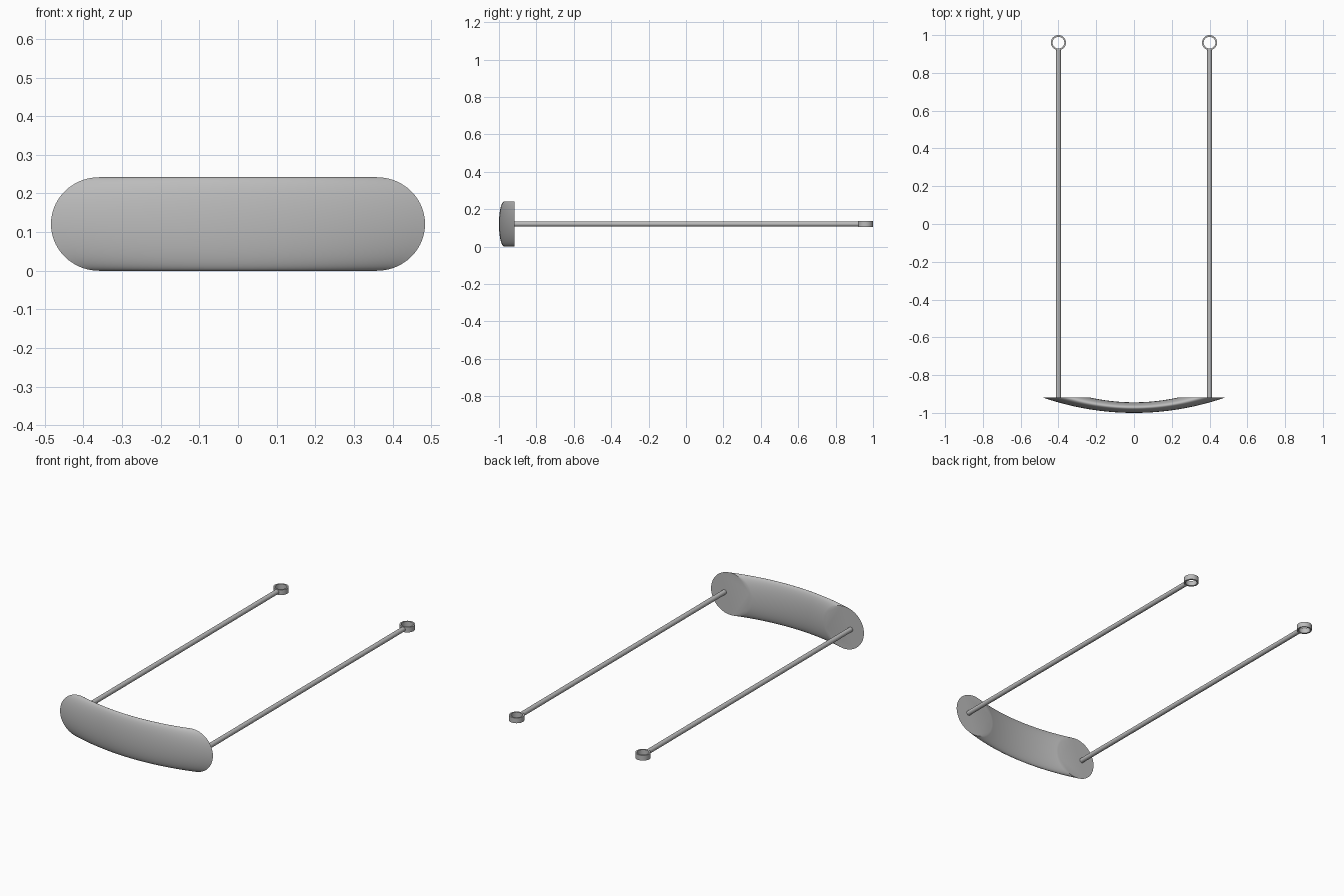
import bpy, bmesh, math
from mathutils import Vector

cube = bpy.data.objects.get("Cube")
if cube:
    bpy.data.objects.remove(cube, do_unlink=True)

MID_Z, BACK_Y = 0.121, -0.918
ROD_X, RING_Y = 0.4, 0.96

grey = bpy.data.materials.new("plain grey")
grey.use_nodes = True
grey.diffuse_color = (0.5, 0.5, 0.5, 1)
grey.node_tree.nodes["Principled BSDF"].inputs["Base Color"].default_value = (0.5, 0.5, 0.5, 1)


def finish(name, bm):
    bmesh.ops.recalc_face_normals(bm, faces=bm.faces)
    mesh = bpy.data.meshes.new(name)
    bm.to_mesh(mesh)
    bm.free()
    mesh.materials.append(grey)
    obj = bpy.data.objects.new(name, mesh)
    bpy.context.collection.objects.link(obj)
    bpy.ops.object.select_all(action='DESELECT')
    obj.select_set(True)
    bpy.context.view_layer.objects.active = obj
    bpy.ops.object.shade_smooth_by_angle(angle=math.radians(35))
    return obj


def bridge(bm, a, b):
    n = len(a)
    for i in range(n):
        bm.faces.new((a[i], a[(i + 1) % n], b[(i + 1) % n], b[i]))


def arc_point(t, half_chord, front_y):
    """Point on a shallow arc ending on the back plane at t = -1 and 1."""
    sag = BACK_Y - front_y
    radius = (half_chord ** 2 + sag ** 2) / (2 * sag)
    x = half_chord * t
    return Vector((x, front_y + radius - math.sqrt(radius ** 2 - x ** 2), MID_Z))


# Curved bar: elliptical sections between an outer and an inner arc
def curved_bar(steps=40, sides=56):
    bm = bmesh.new()
    loops = []
    for s in range(steps + 1):
        t = 2 * s / steps - 1
        outer = arc_point(t, 0.484, -1.0)
        inner = arc_point(t, 0.235, -0.944)
        centre, reach = (outer + inner) / 2, (outer - inner) / 2
        up = Vector((0, 0, MID_Z))
        angles = [math.tau * i / sides for i in range(sides)]
        loops.append([bm.verts.new(centre + reach * math.cos(a) + up * math.sin(a))
                      for a in angles])
    for a, b in zip(loops, loops[1:]):
        bridge(bm, a, b)
    bm.faces.new(loops[0])
    bm.faces.new(loops[-1])
    finish("curved_bar", bm)


# Straight rod from the bar's flat end to the ring
def rod(name, x):
    bm = bmesh.new()
    start, end = BACK_Y - 0.005, RING_Y - 0.034
    bmesh.ops.create_cone(bm, cap_ends=True, segments=32, radius1=0.0135,
                          radius2=0.0135, depth=end - start)
    for v in bm.verts:
        v.co = Vector((x + v.co.x, (start + end) / 2 + v.co.z, MID_Z + v.co.y))
    finish(name, bm)


# Flat open ring at the rod's far end
def ring(name, x, sides=40):
    bm = bmesh.new()
    profile = [(0.04, -0.015), (0.04, 0.015), (0.031, 0.015), (0.031, -0.015)]
    loops = []
    for r, z in profile:
        angles = [math.tau * i / sides for i in range(sides)]
        loops.append([bm.verts.new((x + r * math.cos(a), RING_Y + r * math.sin(a), MID_Z + z))
                      for a in angles])
    for i in range(len(loops)):
        bridge(bm, loops[i], loops[(i + 1) % len(loops)])
    finish(name, bm)


curved_bar()
for side, sign in (("left", 1), ("right", -1)):
    rod(side + "_rod", sign * ROD_X)
    ring(side + "_ring", sign * ROD_X)
